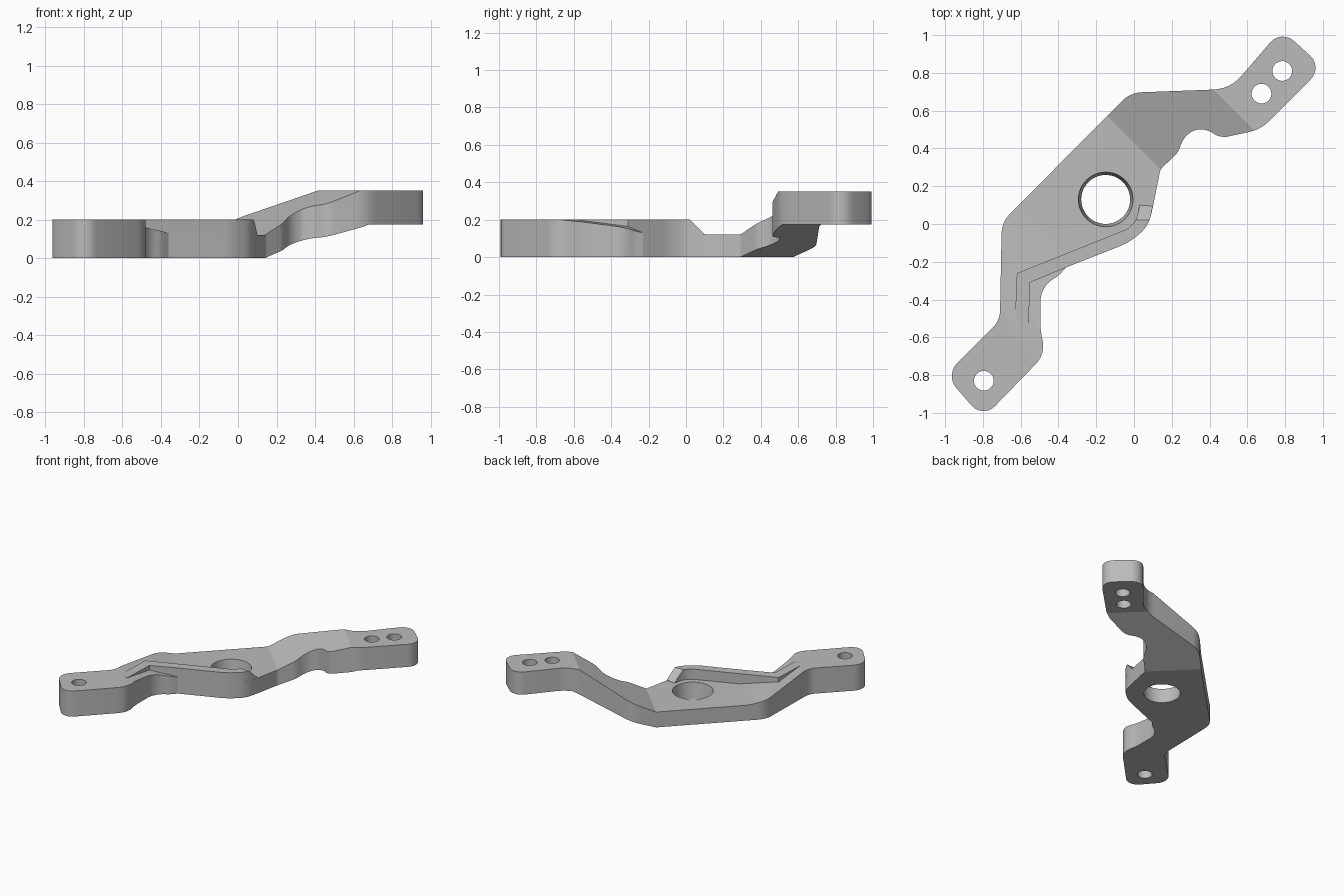
import bpy, bmesh, math
from mathutils import Vector

if "Cube" in bpy.data.objects:
    bpy.data.objects.remove(bpy.data.objects["Cube"])

metal = bpy.data.materials.new("light_grey_metal")
metal.use_nodes = True
GREY = (0.5, 0.5, 0.5, 1)
metal.diffuse_color = GREY
metal.node_tree.nodes["Principled BSDF"].inputs["Base Color"].default_value = GREY


def rounded(corners, steps=6):
    """Fillet each (x, y, trim) corner; trim is the length cut from both edges."""
    pts = []
    for i, (x, y, trim) in enumerate(corners):
        p = Vector((x, y))
        if not trim:
            pts.append(p)
            continue
        a = Vector(corners[i - 1][:2]) - p
        b = Vector(corners[(i + 1) % len(corners)][:2]) - p
        a, b = p + a.normalized() * trim, p + b.normalized() * trim
        half = (a - p).angle(b - p) / 2
        centre = p + ((a + b) / 2 - p).normalized() * trim / math.cos(half)
        u, v = a - centre, b - centre
        sweep = u.angle(v)
        for k in range(steps + 1):
            t = k / steps
            pts.append(centre + (u * math.sin((1 - t) * sweep)
                                 + v * math.sin(t * sweep)) / math.sin(sweep))
    return pts


def profile(table, s):
    """Piecewise linear height."""
    for (s0, z0), (s1, z1) in zip(table, table[1:]):
        if s <= s1:
            return z0 + (z1 - z0) * max(0, s - s0) / (s1 - s0)
    return table[-1][1]


def plate(name, outline, axis, top, bottom):
    """Solid from an outline whose heights follow profiles along an axis."""
    axis = Vector(axis).normalized()
    bm = bmesh.new()
    bm.faces.new([bm.verts.new((p.x, p.y, 0)) for p in outline])
    for s in sorted({s for s, z in top + bottom}):
        bmesh.ops.bisect_plane(bm, geom=bm.verts[:] + bm.edges[:] + bm.faces[:],
                               plane_co=axis * s, plane_no=axis, dist=1e-5)
    low = bm.verts[:]
    made = bmesh.ops.extrude_face_region(bm, geom=bm.faces[:], use_keep_orig=True)["geom"]
    high = [g for g in made if isinstance(g, bmesh.types.BMVert)]
    for verts, table in ((low, bottom), (high, top)):
        for v in verts:
            v.co.z = profile(table, v.co.dot(axis))
    bmesh.ops.recalc_face_normals(bm, faces=bm.faces[:])
    mesh = bpy.data.meshes.new(name)
    bm.to_mesh(mesh)
    bm.free()
    obj = bpy.data.objects.new(name, mesh)
    bpy.context.collection.objects.link(obj)
    mesh.materials.append(metal)
    return obj


def drill(target, x, y, r_low, r_high, height):
    """Cut a round, optionally tapered, hole."""
    bpy.ops.mesh.primitive_cone_add(vertices=48, radius1=r_low, radius2=r_high,
                                    depth=height, location=(x, y, height / 2 - 0.06))
    cutter = bpy.context.object
    cutter.name = "hole_cutter"
    mod = target.modifiers.new("hole", "BOOLEAN")
    mod.operation, mod.solver, mod.object = "DIFFERENCE", "EXACT", cutter
    bpy.context.view_layer.objects.active = target
    bpy.ops.object.modifier_apply(modifier=mod.name)
    bpy.data.objects.remove(cutter)


def smooth(obj):
    bpy.ops.object.select_all(action="DESELECT")
    obj.select_set(True)
    bpy.context.view_layer.objects.active = obj
    bpy.ops.object.shade_smooth_by_angle(angle=math.radians(16))


# Bracket arm: cranked outline with stepped, ramped heights along its diagonal
outer_edge = [(-.36, -.23, 0), (-.03, -.1, .05), (.075, -.015, .06)]
arm = plate("bracket_arm", rounded([
    (-.80, -1.03, .09), (-.47, -.69, .07), (-.495, -.56, .03), (-.495, -.33, .08),
    (-.40, -.275, .025), *outer_edge, (.10, .09, .03),
    (.14, .29, .015), (.235, .38, .03), (.27, .485, .07), (.37, .51, .05),
    (.46, .455, .04), (.67, .50, .06), (1.0, .83, .09), (.78, 1.03, .09),
    (.51, .715, .09), (-.02, .695, .06), (-.70, .01, .06), (-.71, -.51, .05),
    (-1.0, -.80, .09)]),
    (1, 1, 0),
    [(-.81, .2), (-.36, .12), (.304, .12), (.80, .352)],
    [(.304, 0), (.85, .175)])

# Pivot bore and fixing holes
drill(arm, -.15, .13, .122, .16, .3)
for x, y in ((.785, .81), (.675, .69), (-.795, -.83)):
    drill(arm, x, y, .052, .052, .6)
smooth(arm)

# Raised rib along the outer edge, curving round the bore and sloping off
rib = plate("edge_rib", rounded([
    (-.56, -.58, 0), (-.55, -.31, 0), *outer_edge, (.10, .095, 0),
    (.03, .10, 0), (.005, -.01, .06), (-.08, -.045, .03),
    (-.62, -.26, 0), (-.63, -.51, 0)]),
    (0, 1, 0),
    [(.02, .2), (.10, .12)],
    [(-1, .1), (1, .1)])
smooth(rib)
